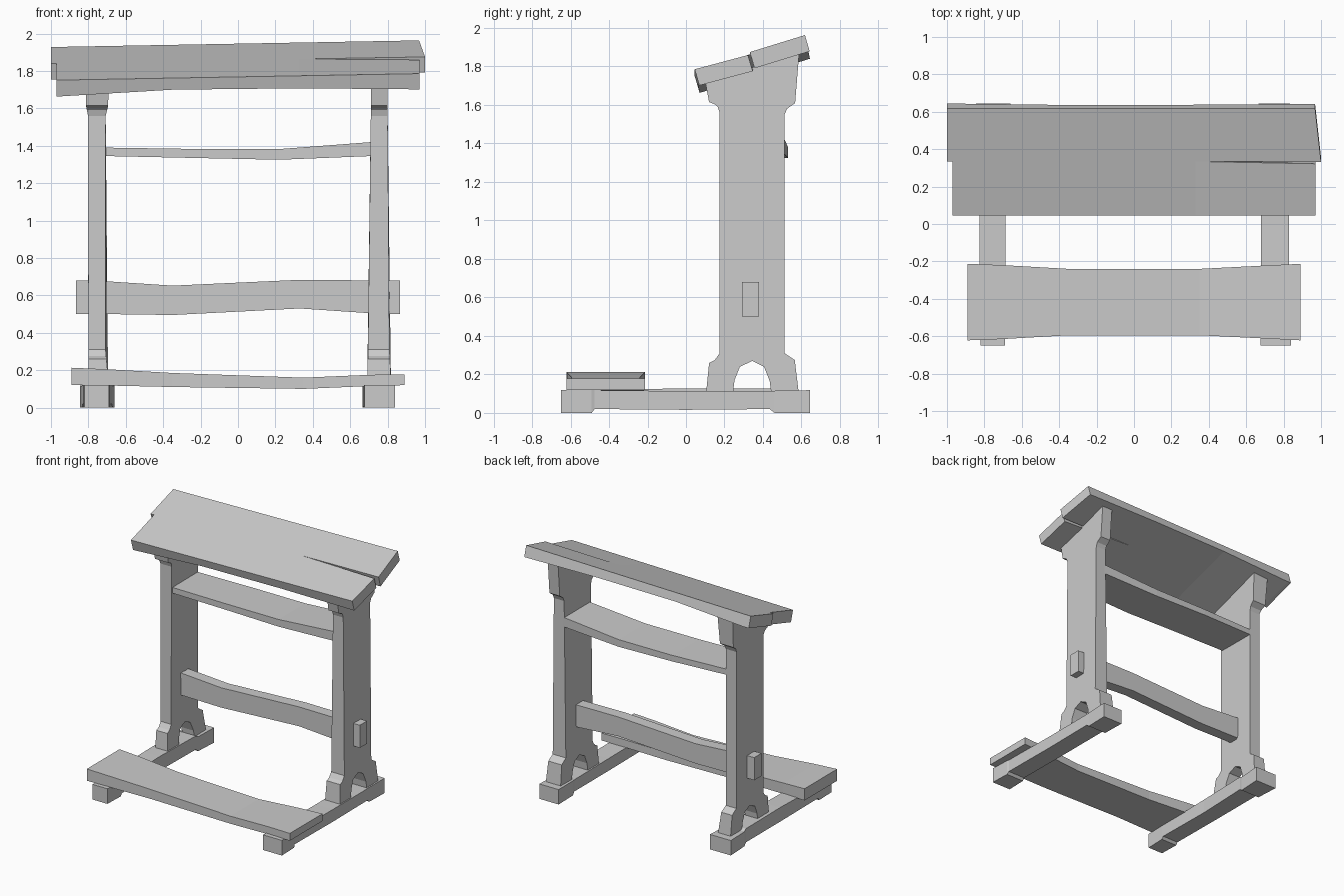
import bpy, bmesh

if "Cube" in bpy.data.objects:
    bpy.data.objects.remove(bpy.data.objects["Cube"])


def finish(name, bm):
    bmesh.ops.remove_doubles(bm, verts=bm.verts, dist=0.0005)
    bmesh.ops.recalc_face_normals(bm, faces=bm.faces)
    mesh = bpy.data.meshes.new(name)
    bm.to_mesh(mesh)
    bm.free()
    obj = bpy.data.objects.new(name, mesh)
    bpy.context.collection.objects.link(obj)
    return obj


def loft(bm, rings, start=True, end=True):
    """Skin a run of rings with equal point counts."""
    vs = [[bm.verts.new(p) for p in r] for r in rings]
    n = len(vs[0])
    for a, b in zip(vs, vs[1:]):
        for i in range(n):
            j = (i + 1) % n
            bm.faces.new((a[i], a[j], b[j], b[i]))
    if start:
        bm.faces.new(vs[0][::-1])
    if end:
        bm.faces.new(vs[-1])


def beam_x(name, sections):
    """Uneven plank along x; sections are (x, y0, y1, z0, z1)."""
    bm = bmesh.new()
    loft(bm, [[(x, y0, z0), (x, y1, z0), (x, y1, z1), (x, y0, z1)]
              for x, y0, y1, z0, z1 in sections])
    return finish(name, bm)


def lerp(z, keys):
    """Piecewise linear (z, lo, hi) lookup."""
    for (za, la, ha), (zb, lb, hb) in zip(keys, keys[1:]):
        if z <= zb:
            t = max(0, (z - za) / (zb - za))
            return la + (lb - la) * t, ha + (hb - ha) * t
    return keys[-1][1:]


# Sledge feet with raised underside between the end pads
def foot(name, side, inner, outer, rise):
    bm = bmesh.new()
    bottoms = [(-.65, 0, .12), (-.49, 0, .12), (-.475, .02, .118), (0, .016, .113 + rise),
               (.435, .02, .113 + rise), (.46, 0, .115), (.645, 0, .118)]
    rings = []
    for (y, z0, z1), i, o in zip(bottoms, inner, outer):
        a, b = side * i, side * o
        rings.append([(a, y, z0), (b, y, z0), (b, y, z1), (a, y, z1)])
    loft(bm, rings)
    finish(name, bm)


foot("left_foot", -1, (.69, .685, .685, .687, .675, .67, .66),
     (.82, .825, .825, .825, .83, .835, .845), .015)
foot("right_foot", 1, (.675, .68, .68, .68, .675, .67, .665),
     (.84, .835, .83, .83, .83, .83, .835), 0)

# Upright end panels with arched base and flared top
PROFILE = [(.105, .11), (.12, .26), (.15, .275), (.175, .31), (.175, 1.56), (.165, 1.59),
           (.15, 1.603), (.12, 1.615), (.10, 1.72), (.588, 1.87), (.567, 1.61), (.525, 1.58),
           (.512, 1.55), (.512, .31), (.565, .275), (.585, .11), (.442, .11), (.435, .165),
           (.405, .24), (.345, .27), (.28, .24), (.252, .17), (.245, .11)]


def upright(name, side, keys):
    bm = bmesh.new()
    rings = [[], []]
    for y, z in PROFILE:
        for ring, x in zip(rings, lerp(z, keys)):
            ring.append((side * x, y, z))
    loft(bm, rings)
    finish(name, bm)


upright("left_upright", -1, [(.11, .69, .80), (.31, .708, .80), (1.55, .71, .80),
                             (1.61, .695, .812), (1.87, .685, .82)])
upright("right_upright", 1, [(.11, .69, .82), (.31, .695, .81), (1.55, .71, .80), (1.87, .71, .80)])

# Shelf, stretcher and kneeling board
beam_x("book_shelf", [(-.72, .19, .51, 1.345, 1.39), (-.25, .195, .53, 1.335, 1.383),
                      (.22, .195, .53, 1.325, 1.382), (.72, .19, .512, 1.345, 1.42)])
beam_x("stretcher", [(-.865, .29, .38, .50, .68), (-.70, .29, .38, .50, .675),
                     (-.35, .29, .38, .495, .652), (.33, .29, .38, .53, .683),
                     (.70, .29, .38, .505, .68), (.865, .29, .38, .50, .68)])
beam_x("kneeling_board", [(-.89, -.622, -.213, .12, .213), (-.70, -.615, -.22, .118, .205),
                          (-.35, -.595, -.24, .11, .185), (.35, -.595, -.24, .10, .16),
                          (.70, -.612, -.222, .115, .175), (.89, -.622, -.213, .12, .178)])


# Sloping desk top with a split at the right and a stepped left end
def slab(u0, u1, x0, x1, t, drop=0):
    def p(u, x, d):
        z = 1.768 + .018 * x + .296 * u - .955 * d
        return (x, .045 + .955 * u + .28 * d, z - (drop if u == u1 else 0))
    return [p(u0, x0, 0), p(u1, x1, 0), p(u1, x1, t), p(u0, x0, t)]


bm = bmesh.new()
B, S = .60, .303
loft(bm, [slab(0, B, -.97, -.97, .092), slab(0, B, -.35, -.35, .065),
          slab(0, B, .33, .33, .07)], end=False)
loft(bm, [slab(S, B, -1, -1, .09), slab(S, B, -.97, -.97, .09)], end=False)
loft(bm, [slab(0, S, .33, .33, .07), slab(0, S - .013, .97, .97, .088, .012)], start=False)
loft(bm, [slab(S, B, .33, .33, .07), slab(S - .003, B, 1.0, .968, .088)], start=False)
finish("desk_top", bm)
